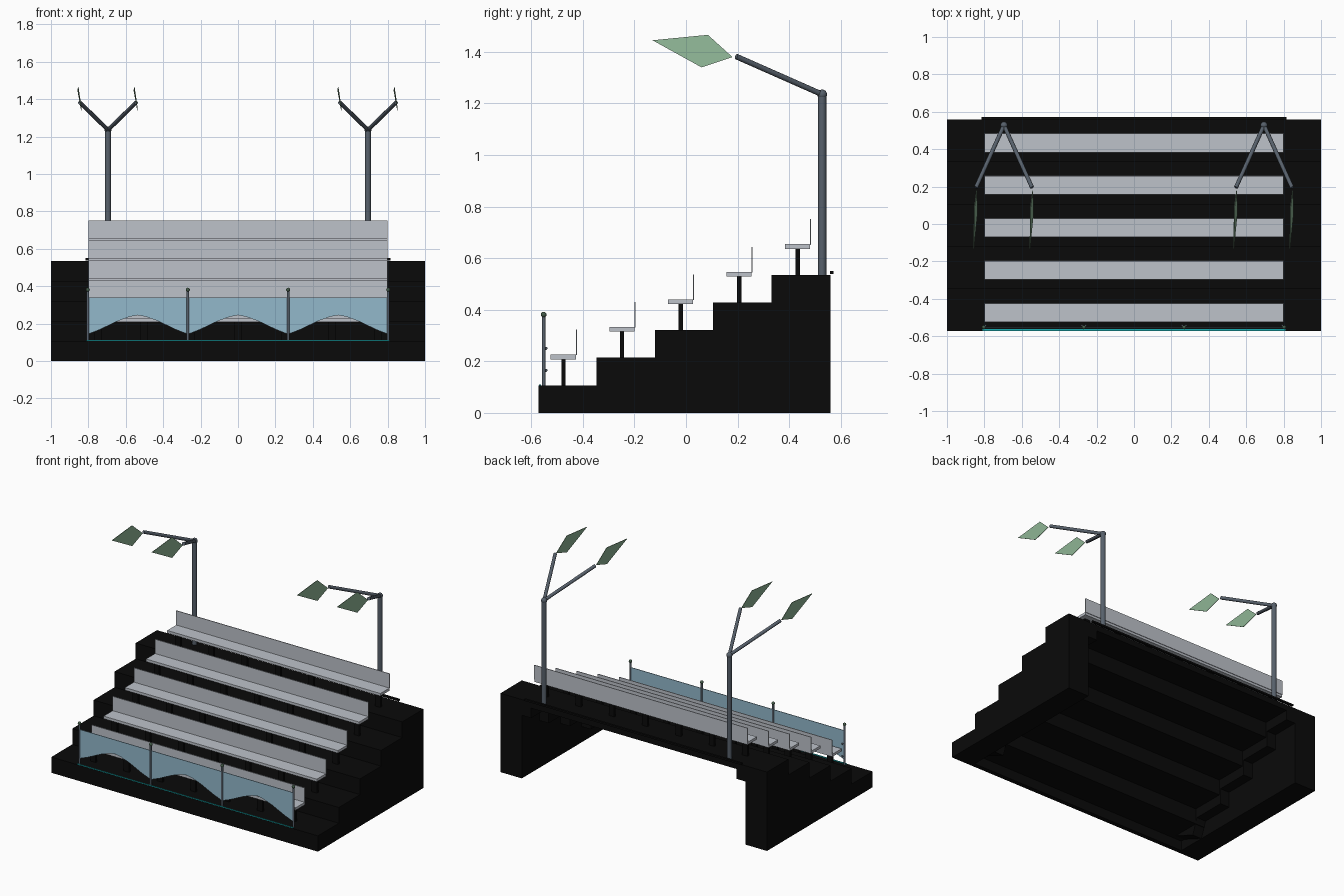
import bpy, bmesh, math
from mathutils import Vector

if "Cube" in bpy.data.objects:
    bpy.data.objects.remove(bpy.data.objects["Cube"])


def mat(name, rgb):
    m = bpy.data.materials.new(name)
    m.diffuse_color = (*rgb, 1)
    m.use_nodes = True
    m.node_tree.nodes["Principled BSDF"].inputs["Base Color"].default_value = m.diffuse_color
    return m


BLACK = mat("black", (0.003, 0.003, 0.003))
SEAT = mat("pale grey", (0.51, 0.54, 0.59))
STEEL = mat("steel grey", (0.095, 0.118, 0.148))
GLASS = mat("glass blue", (0.29, 0.48, 0.60))
GREEN = mat("lamp green", (0.27, 0.46, 0.30))
KNOB = mat("dark green", (0.06, 0.11, 0.07))
CYAN = mat("cyan", (0.01, 0.42, 0.44))


def finish(name, bm, m):
    bmesh.ops.recalc_face_normals(bm, faces=bm.faces)
    me = bpy.data.meshes.new(name)
    bm.to_mesh(me)
    bm.free()
    me.materials.append(m)
    ob = bpy.data.objects.new(name, me)
    bpy.context.collection.objects.link(ob)
    return ob


def prism(name, pts, m, offset):
    """Extrude a closed polygon of 3D points by an offset vector."""
    bm = bmesh.new()
    f = bm.faces.new([bm.verts.new(p) for p in pts])
    if offset:
        r = bmesh.ops.extrude_face_region(bm, geom=[f])
        vs = [g for g in r["geom"] if isinstance(g, bmesh.types.BMVert)]
        bmesh.ops.translate(bm, verts=vs, vec=offset)
    return finish(name, bm, m)


def box(name, x0, x1, y0, y1, z0, z1, m):
    pts = [(x0, y0, z0), (x1, y0, z0), (x1, y1, z0), (x0, y1, z0)]
    return prism(name, pts, m, (0, 0, z1 - z0))


def smooth(ob):
    for p in ob.data.polygons:
        p.use_smooth = len(p.vertices) <= 4
    return ob


def rod(name, a, b, r, m, n=16):
    a, b = Vector(a), Vector(b)
    bm = bmesh.new()
    bmesh.ops.create_cone(bm, cap_ends=True, segments=n, radius1=r, radius2=r, depth=(b - a).length)
    q = (b - a).to_track_quat('Z', 'Y')
    for v in bm.verts:
        v.co = q @ v.co + (a + b) / 2
    return smooth(finish(name, bm, m))


def ball(name, c, r, m):
    bm = bmesh.new()
    bmesh.ops.create_uvsphere(bm, u_segments=14, v_segments=8, radius=r)
    bmesh.ops.translate(bm, verts=bm.verts, vec=c)
    return smooth(finish(name, bm, m))


RISE = 0.107
EDGES = [-0.572, -0.348, -0.12, 0.105, 0.332, 0.56]


def stairs(dz, dy):
    """Stepped line from front to back, shifted down and back."""
    line = []
    for i in range(5):
        z = RISE * (i + 1) - dz
        end = EDGES[i + 1] + (dy if i < 4 else 0)
        line += [(EDGES[i] + dy, z), (end, z)]
    return line


# solid stepped end blocks
profile = [(EDGES[0], 0)] + stairs(0, 0) + [(EDGES[5], 0)]
for s in (-1, 1):
    prism("end_block", [(0.84 * s, y, z) for y, z in profile], BLACK, (0.16 * s, 0, 0))

# hollow stepped deck, front wall reaching the ground
top = [(EDGES[0], 0)] + stairs(0, 0)
under = stairs(0.04, 0.03)[::-1] + [(EDGES[0] + 0.03, 0)]
prism("stepped_deck", [(-0.84, y, z) for y, z in top + under], BLACK, (1.68, 0, 0))

# stringers below both deck ends
low = stairs(0.107, 0.04)[::-1]
for s in (-1, 1):
    prism("stringer", [(0.77 * s, y, z) for y, z in stairs(0.02, 0.01) + low[:-2] + [(EDGES[1], 0)]],
          BLACK, (0.07 * s, 0, 0))

# benches
for i in range(5):
    y, z = -0.4745 + 0.227 * i, RISE * (i + 1)
    box("seat", -0.8, 0.8, y - 0.05, y + 0.048, z + 0.101, z + 0.119, SEAT)
    box("backrest", -0.8, 0.8, y + 0.047, y + 0.052, z + 0.117, z + 0.216, SEAT)
    for k in range(7):
        x = -0.75 + 0.25 * k
        box("bench_post", x - 0.02, x + 0.02, y - 0.008, y + 0.008, z, z + 0.102, BLACK)

# rear beam
box("rear_beam", -0.815, 0.815, 0.558, 0.572, 0.538, 0.55, BLACK)

# front railing posts, knobs and clamps
POSTS = [-0.803, -0.268, 0.268, 0.803]
for x in POSTS:
    rod("rail_post", (x, -0.552, RISE), (x, -0.552, 0.375), 0.007, STEEL, 12)
    ball("rail_knob", (x, -0.552, 0.381), 0.011, KNOB)
    for z in (0.165, 0.25):
        for s in (-1, 1):
            if abs(x + s * 0.012) < 0.81:
                ball("glass_clamp", (x + s * 0.01, -0.543, z), 0.006, STEEL)

# glass panels with a peaked lower edge
for a, b in zip(POSTS, POSTS[1:]):
    w = b - a
    lower = [(0.01, 0.145), (0.12, 0.168), (0.3, 0.214), (0.42, 0.237), (0.5, 0.245)]
    lower += [(1 - t, z) for t, z in lower[-2::-1]]
    pts = [(a + w * t, -0.554, z) for t, z in lower]
    pts += [(b - 0.005, -0.554, 0.34), (a + 0.005, -0.554, 0.34)]
    prism("glass_panel", pts, GLASS, (0, 0.004, 0))

# cyan strip along the front edge
box("edge_strip", -0.81, 0.81, -0.571, -0.562, 0.105, 0.111, CYAN)

# lamp masts with two arms and leaf shaped lamps
LEAF = [(-0.013, -0.13, 1.445), (-0.011, 0.085, 1.466), (0.002, 0.18, 1.38), (0.006, 0.06, 1.34)]
for s in (-1, 1):
    x = 0.695 * s
    rod("mast", (x, 0.528, 0.535), (x, 0.528, 1.235), 0.016, STEEL)
    ball("mast_joint", (x, 0.528, 1.235), 0.019, STEEL)
    for t in (-1, 1):
        ax = x + 0.15 * t
        rod("arm", (x, 0.528, 1.235), (ax, 0.195, 1.382), 0.011, STEEL, 12)
        prism("lamp", [(ax + p[0], p[1], p[2]) for p in LEAF], GREEN, (0.003, 0, 0))
